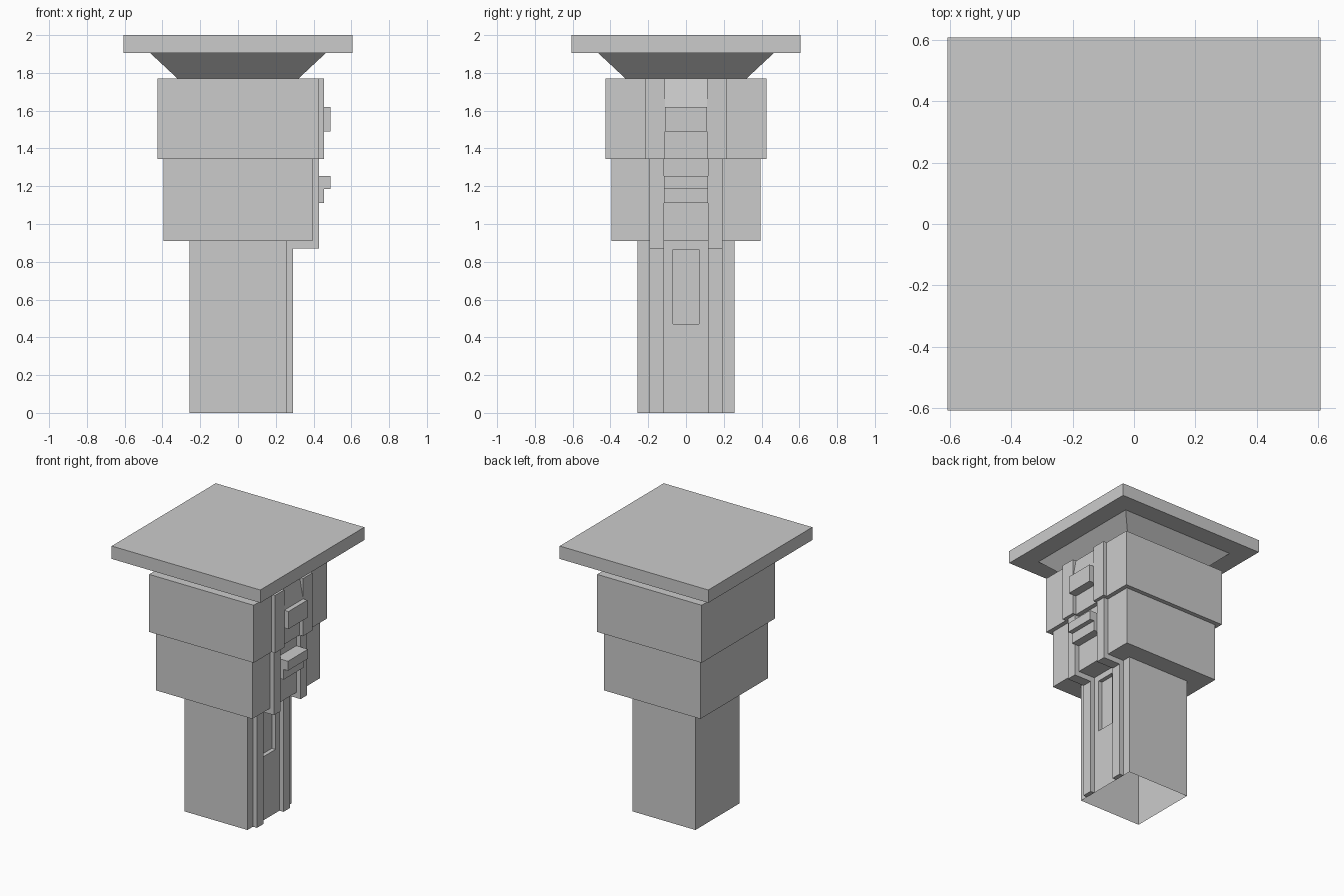
import bpy, bmesh
from mathutils import Vector

if "Cube" in bpy.data.objects:
    bpy.data.objects.remove(bpy.data.objects["Cube"])


def finish(bm, name):
    bm.normal_update()
    mesh = bpy.data.meshes.new(name)
    bm.to_mesh(mesh)
    bm.free()
    obj = bpy.data.objects.new(name, mesh)
    bpy.context.collection.objects.link(obj)
    return obj


def prism(name, profile, y0, y1):
    """Extrude an x-z outline from y0 to y1."""
    bm = bmesh.new()
    face = bm.faces.new([bm.verts.new((x, y0, z)) for x, z in profile])
    ext = bmesh.ops.extrude_face_region(bm, geom=[face], use_keep_orig=True)
    verts = [v for v in ext["geom"] if isinstance(v, bmesh.types.BMVert)]
    bmesh.ops.translate(bm, vec=(0, y1 - y0, 0), verts=verts)
    bmesh.ops.recalc_face_normals(bm, faces=bm.faces)
    return finish(bm, name)


def box(name, x0, x1, y0, y1, z0, z1):
    return prism(name, [(x0, z0), (x1, z0), (x1, z1), (x0, z1)], y0, y1)


# Stepped square body: hollow column, two collars, flared neck and top slab
PROFILE = [(.257, 0), (.257, .91), (.395, .91), (.395, 1.345), (.427, 1.345),
           (.427, 1.77), (.32, 1.77), (.465, 1.905), (.607, 1.905), (.607, 2)]
bm = bmesh.new()
rings = [[bm.verts.new((sx * r, sy * r, z))
          for sx, sy in ((-1, -1), (1, -1), (1, 1), (-1, 1))] for r, z in PROFILE]
for low, high in zip(rings, rings[1:]):
    for i in range(4):
        j = (i + 1) % 4
        bm.faces.new((low[i], low[j], high[j], high[i]))
bm.faces.new(rings[-1])
bm.normal_update()

# Shallow pocket in the right wall of the column
target = Vector((.257, 0, .667))


def wall_face():
    return min(bm.faces, key=lambda f: (f.calc_center_median() - target).length)


for co, no in (((0, .07, 0), (0, 1, 0)), ((0, -.07, 0), (0, 1, 0)),
               ((0, 0, .47), (0, 0, 1)), ((0, 0, .865), (0, 0, 1))):
    f = wall_face()
    bmesh.ops.bisect_plane(bm, geom=[f, *f.edges, *f.verts],
                           plane_co=co, plane_no=no)
    bm.normal_update()
bmesh.ops.inset_region(bm, faces=[wall_face()], thickness=0, depth=-.03,
                       use_even_offset=False)
finish(bm, "stepped_body")

# Paired rails on the right side
for side, s in (("front", -1), ("back", 1)):
    for name, x0, x1, a, b, z0, z1 in (
            ("column_rail", .257, .29, .117, .193, 0, .87),
            ("middle_rail", .257, .43, .117, .193, .87, 1.345),
            ("upper_rail", .42, .455, .11, .218, 1.345, 1.77)):
        box(f"{name}_{side}", x0, x1, *sorted((s * a, s * b)), z0, z1)

# Latch on the middle collar
box("latch_base", .39, .455, -.117, .117, 1.11, 1.185)
box("latch_lip", .39, .49, -.117, .117, 1.185, 1.255)

# Catch block and sloped wedge on the upper collar
box("catch_block", .42, .49, -.11, .11, 1.49, 1.62)
prism("catch_wedge", [(.42, 1.62), (.455, 1.62), (.427, 1.77), (.42, 1.77)], -.11, .11)
